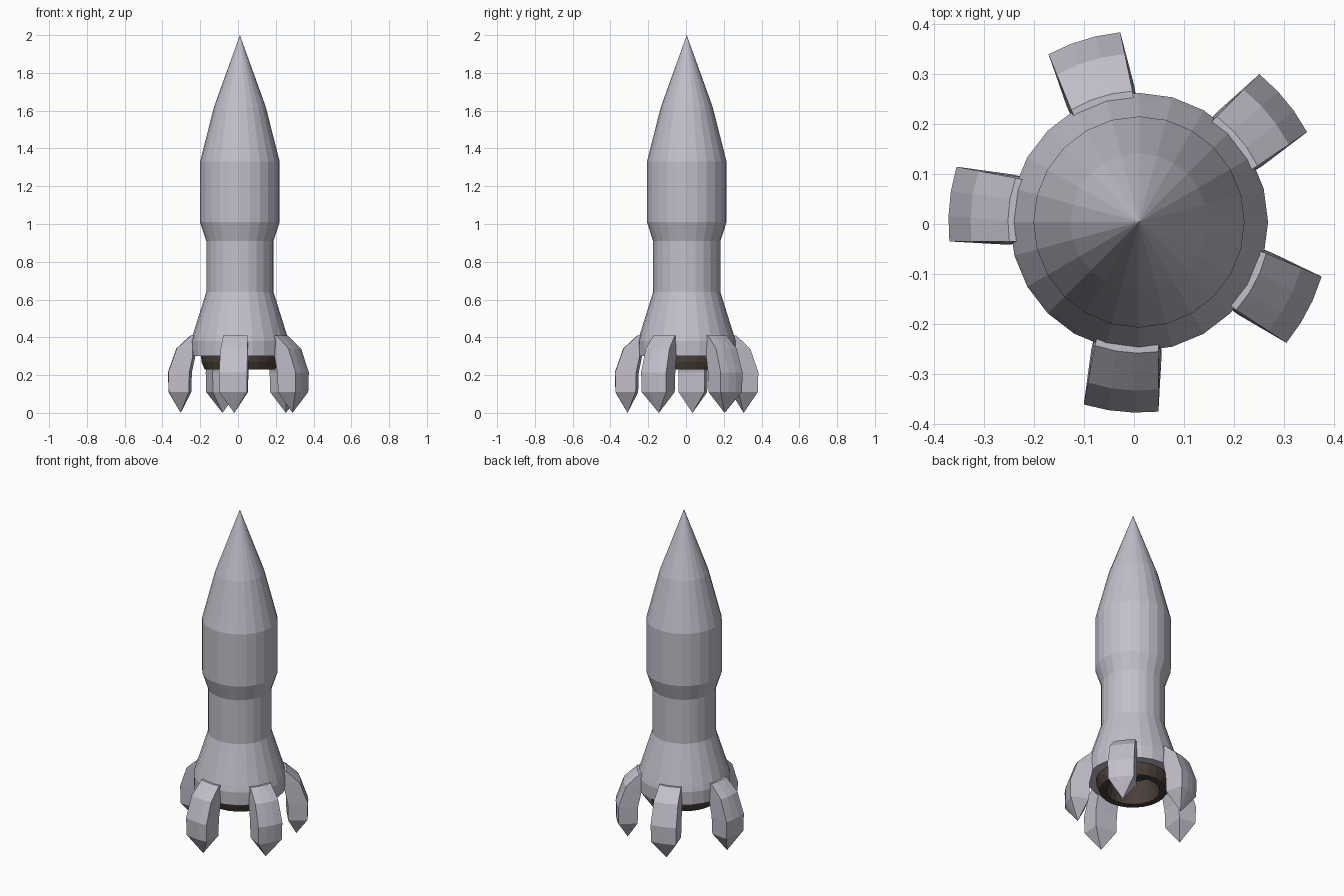
import bpy, bmesh, math

if "Cube" in bpy.data.objects:
    bpy.data.objects.remove(bpy.data.objects["Cube"])

CX, CY = 0.01, 0.004   # axis of the rocket
SIDES = 24


def material(name, rgb):
    m = bpy.data.materials.new(name)
    m.diffuse_color = (*rgb, 1)
    m.use_nodes = True
    m.node_tree.nodes["Principled BSDF"].inputs["Base Color"].default_value = m.diffuse_color
    return m


grey = material("light_grey", (0.54, 0.52, 0.59))
brown = material("dark_brown", (0.07, 0.052, 0.04))


def finish(bm, name, mat):
    me = bpy.data.meshes.new(name)
    bm.to_mesh(me)
    bm.free()
    me.materials.append(mat)
    ob = bpy.data.objects.new(name, me)
    ob.location = (CX, CY, 0)
    bpy.context.collection.objects.link(ob)
    return ob


def lathe(name, profile, mat):
    """Spin an (r, z) profile, listed top to bottom on the outside."""
    bm = bmesh.new()
    rings = []
    for r, z in profile:
        if r == 0:
            rings.append([bm.verts.new((0, 0, z))] * SIDES)
        else:
            rings.append([bm.verts.new((r * math.cos(k * math.tau / SIDES),
                                        r * math.sin(k * math.tau / SIDES), z))
                          for k in range(SIDES)])
    for a, b in zip(rings, rings[1:]):
        for k in range(SIDES):
            j = (k + 1) % SIDES
            quad = list(dict.fromkeys((a[k], b[k], b[j], a[j])))
            bm.faces.new(quad)
    return finish(bm, name, mat)


# hull: nose cone, barrel, waist and flared skirt
lathe("hull", [(0, 2.0), (0.137, 1.62), (0.211, 1.33), (0.211, 1.01),
               (0.178, 0.91), (0.178, 0.64), (0.25, 0.41), (0.258, 0.38),
               (0.256, 0.30), (0.19, 0.30)], grey)

# engine nozzle, hollow from below
lathe("nozzle", [(0.206, 0.305), (0.203, 0.27), (0.187, 0.23), (0.15, 0.23),
                 (0.135, 0.29), (0.12, 0.36), (0, 0.36)], brown)

# claw legs: sections of (z, inner radius, outer radius, half width)
SECTIONS = [(0.41, 0.225, 0.262, 0.064), (0.34, 0.235, 0.337, 0.071),
            (0.215, 0.262, 0.381, 0.075), (0.11, 0.265, 0.378, 0.073)]
STEPS = 3


def leg(name, angle):
    bm = bmesh.new()
    rings = []
    for z, ri, ro, w in SECTIONS:
        half = math.asin(w / ro)
        pts = [(ro * math.cos(half * t), ro * math.sin(half * t))
               for t in (-1 + 2 * i / STEPS for i in range(STEPS + 1))]
        wi = w * 0.94
        pts += [(ri, wi), (ri, -wi)]
        rings.append([bm.verts.new((x, y, z)) for x, y in pts])
    n = len(rings[0])
    tip = bm.verts.new((0.315, 0, 0))
    bm.faces.new(rings[0])
    for a, b in zip(rings, rings[1:]):
        for k in range(n):
            bm.faces.new((a[k], b[k], b[(k + 1) % n], a[(k + 1) % n]))
    for k in range(n):
        bm.faces.new((rings[-1][k], tip, rings[-1][(k + 1) % n]))
    bmesh.ops.recalc_face_normals(bm, faces=bm.faces[:])
    finish(bm, name, grey).rotation_euler.z = math.radians(angle)


# five legs, with a wider gap at the front left
for i in range(5):
    leg(f"leg_{i + 1}", -95.5 + 67.5 * i)
